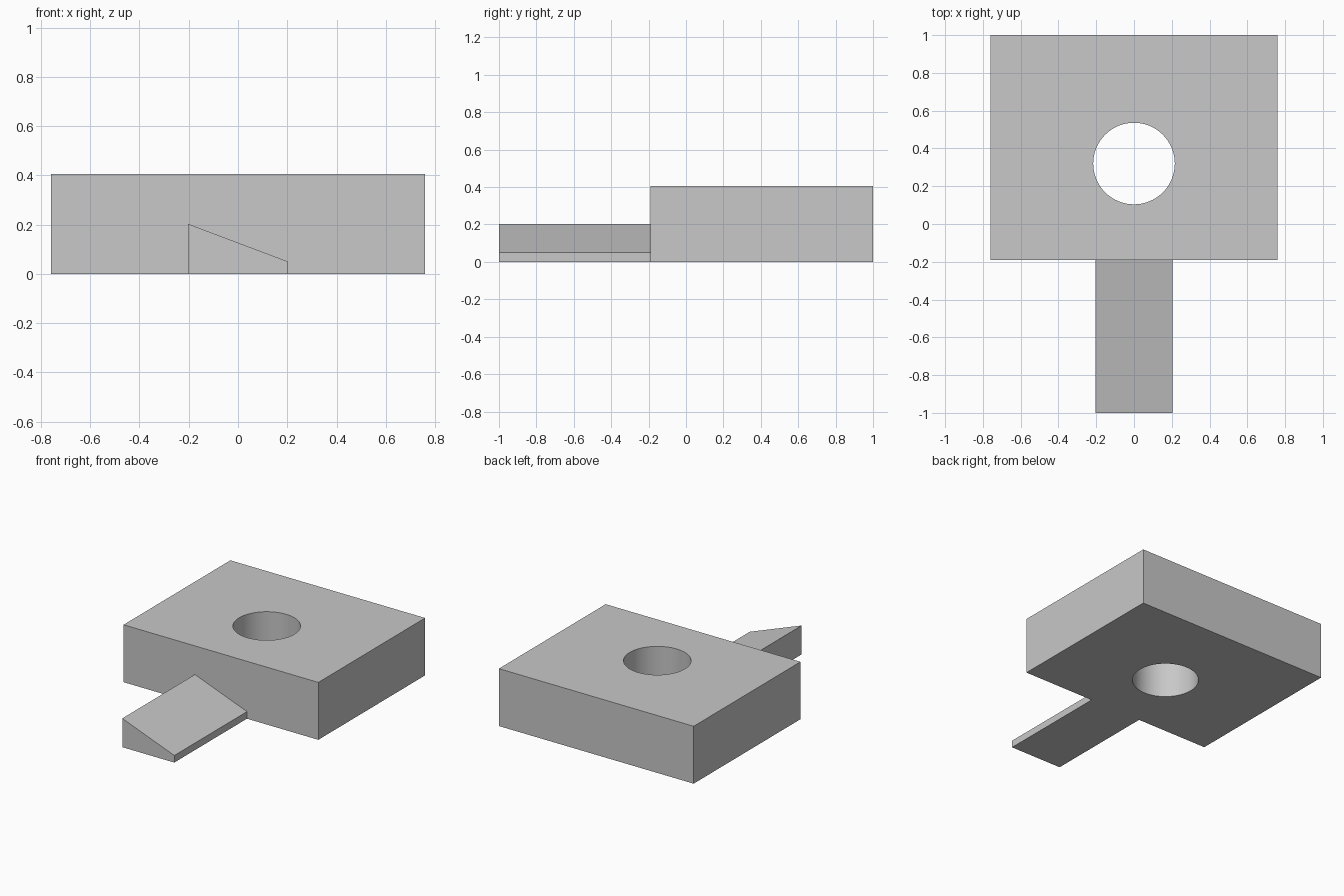
import bpy
import bmesh
import math

default_cube = bpy.data.objects.get("Cube")
if default_cube:
    bpy.data.objects.remove(default_cube, do_unlink=True)

# Single grey colour
GREY = (0.58, 0.58, 0.58, 1.0)
grey = bpy.data.materials.new("plain grey")
grey.use_nodes = True
grey.diffuse_color = GREY
grey.node_tree.nodes["Principled BSDF"].inputs["Base Color"].default_value = GREY


def extrude_profile(name, profile, front, back):
    """Solid made by sweeping an (x, z) profile along y."""
    bm = bmesh.new()
    face = bm.faces.new([bm.verts.new((x, front, z)) for x, z in profile])
    swept = bmesh.ops.extrude_face_region(bm, geom=[face])["geom"]
    moved = [v for v in swept if isinstance(v, bmesh.types.BMVert)]
    bmesh.ops.translate(bm, verts=moved, vec=(0, back - front, 0))
    bmesh.ops.recalc_face_normals(bm, faces=bm.faces)
    mesh = bpy.data.meshes.new(name)
    bm.to_mesh(mesh)
    bm.free()
    mesh.materials.append(grey)
    obj = bpy.data.objects.new(name, mesh)
    bpy.context.collection.objects.link(obj)
    return obj


HALF_WIDTH, HEIGHT, BLOCK_FRONT = 0.76, 0.405, -0.19

# Main block
block = extrude_profile(
    "block",
    [(-HALF_WIDTH, 0), (HALF_WIDTH, 0), (HALF_WIDTH, HEIGHT), (-HALF_WIDTH, HEIGHT)],
    BLOCK_FRONT, 1.0)

# Sloped tongue on the front of the block
extrude_profile(
    "sloped_tongue",
    [(-0.203, 0), (0.203, 0), (0.203, 0.05), (-0.203, 0.203)],
    -1.0, BLOCK_FRONT)

# Round through hole
bpy.ops.mesh.primitive_cylinder_add(
    vertices=64, radius=0.216, depth=1, location=(0, 0.32, HEIGHT / 2))
cutter = bpy.context.object
cutter.name = "hole_cutter"
cutter.hide_render = True
cutter.data.materials.append(grey)

hole = block.modifiers.new("hole", 'BOOLEAN')
hole.operation = 'DIFFERENCE'
hole.solver = 'EXACT'
hole.object = cutter

bpy.ops.object.select_all(action='DESELECT')
bpy.context.view_layer.objects.active = block
block.select_set(True)
bpy.ops.object.modifier_apply(modifier=hole.name)
bpy.data.objects.remove(cutter, do_unlink=True)
bpy.ops.object.shade_smooth_by_angle(angle=math.radians(30))
